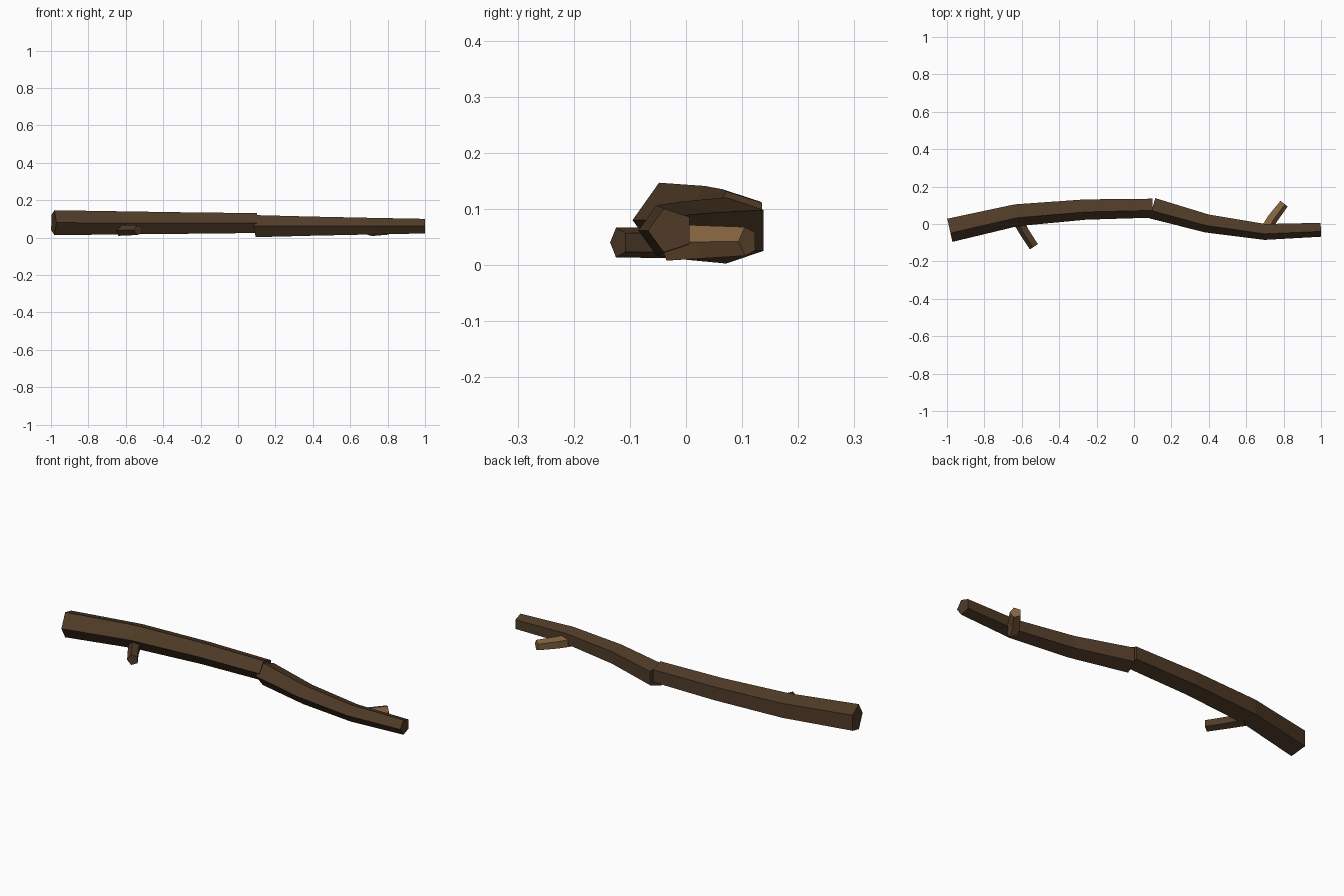
import bpy, bmesh, math
from mathutils import Vector

cube = bpy.data.objects.get("Cube")
if cube:
    bpy.data.objects.remove(cube, do_unlink=True)


def make_material(name, rgb):
    mat = bpy.data.materials.new(name)
    mat.use_nodes = True
    mat.diffuse_color = (*rgb, 1)
    mat.node_tree.nodes["Principled BSDF"].inputs["Base Color"].default_value = (*rgb, 1)
    return mat


bark = make_material("dark bark", (0.08, 0.044, 0.021))
pale_wood = make_material("pale wood", (0.23, 0.125, 0.05))


def limb(name, path, mat, sides=5):
    """Tapered faceted tube through (x, y, z, radius) points, with capped ends."""
    pts = [Vector(p[:3]) for p in path]
    bm = bmesh.new()
    rings = []
    for i, p in enumerate(pts):
        # Each ring faces along the average of its neighbouring segments
        d = Vector()
        if i > 0:
            d += (p - pts[i - 1]).normalized()
        if i < len(pts) - 1:
            d += (pts[i + 1] - p).normalized()
        d.normalize()
        side = d.cross(Vector((0, 0, 1))).normalized()
        up = side.cross(d)
        r = path[i][3]
        angles = [math.tau * k / sides for k in range(sides)]
        rings.append([bm.verts.new(p + r * (side * math.cos(a) + up * math.sin(a)))
                      for a in angles])
    for a, b in zip(rings, rings[1:]):
        for k in range(sides):
            n = (k + 1) % sides
            bm.faces.new((a[k], a[n], b[n], b[k]))
    bm.faces.new(rings[0])
    bm.faces.new(rings[-1])
    bmesh.ops.recalc_face_normals(bm, faces=bm.faces)
    mesh = bpy.data.meshes.new(name)
    bm.to_mesh(mesh)
    bm.free()
    mesh.materials.append(mat)
    obj = bpy.data.objects.new(name, mesh)
    bpy.context.collection.objects.link(obj)
    return obj


# Thick half of the branch
limb("thick_branch", [(-0.986, -0.027, 0.08, 0.07), (-0.63, 0.053, 0.079, 0.065),
                      (-0.26, 0.083, 0.078, 0.06), (0.1, 0.09, 0.078, 0.056)], bark)
# Thin half, overlapping the thick one at the joint
limb("thin_branch", [(0.1, 0.09, 0.0615, 0.062), (0.39, 0.008, 0.0615, 0.054),
                     (0.7, -0.038, 0.0615, 0.047), (0.999, -0.027, 0.0615, 0.041)], bark)
# Side twigs
limb("front_twig", [(-0.63, 0.04, 0.04, 0.032), (-0.585, -0.04, 0.04, 0.029),
                    (-0.533, -0.12, 0.04, 0.028)], bark)
limb("back_twig", [(0.705, -0.03, 0.04, 0.034), (0.74, 0.032, 0.041, 0.031),
                   (0.8, 0.11, 0.042, 0.027)], pale_wood)
